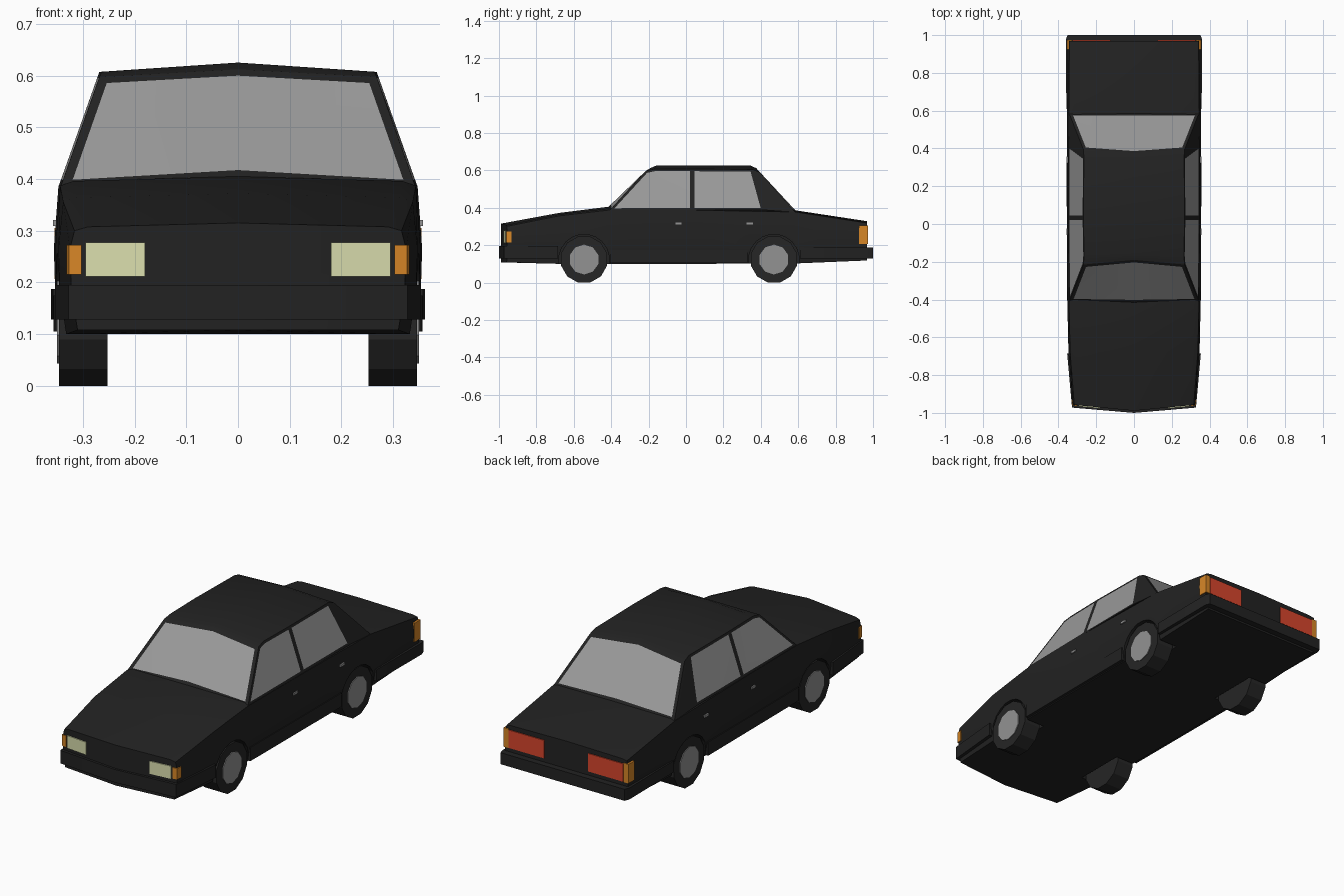
import bpy, bmesh, math
from mathutils import Matrix

if "Cube" in bpy.data.objects:
    bpy.data.objects.remove(bpy.data.objects["Cube"])


def material(name, r, g, b):
    m = bpy.data.materials.new(name)
    m.diffuse_color = (r, g, b, 1)
    m.use_nodes = True
    m.node_tree.nodes["Principled BSDF"].inputs["Base Color"].default_value = m.diffuse_color
    return m


BLACK = material("black paint", 0.016, 0.016, 0.016)
RUBBER = material("tyre rubber", 0.019, 0.019, 0.019)
GLASS = material("grey glass", 0.32, 0.32, 0.32)
METAL = material("hub grey", 0.29, 0.29, 0.29)
CREAM = material("headlight cream", 0.70, 0.73, 0.42)
ORANGE = material("indicator orange", 0.68, 0.24, 0.02)
RED = material("tail red", 0.68, 0.06, 0.025)

WHEEL_Y = (-0.545, 0.47)
WHEEL_Z = 0.123


def make(name, bm, *mats, mirror=True):
    bmesh.ops.recalc_face_normals(bm, faces=bm.faces)
    me = bpy.data.meshes.new(name)
    bm.to_mesh(me)
    bm.free()
    ob = bpy.data.objects.new(name, me)
    bpy.context.collection.objects.link(ob)
    for m in mats:
        me.materials.append(m)
    if mirror:
        mod = ob.modifiers.new("mirror", 'MIRROR')
        mod.merge_threshold = 0.0005
    return ob


def prism(name, outline, z0, z1, mat):
    """Plan outline on the +x side raised from z0 to z1; open where it meets x = 0."""
    bm = bmesh.new()
    lo = [bm.verts.new((x, y, z0)) for x, y in outline]
    hi = [bm.verts.new((x, y, z1)) for x, y in outline]
    bm.faces.new(lo)
    bm.faces.new(hi)
    n = len(outline)
    for i in range(n):
        j = (i + 1) % n
        if outline[i][0] or outline[j][0]:
            bm.faces.new((lo[i], lo[j], hi[j], hi[i]))
    return make(name, bm, mat)


def cylinder(bm, x0, x1, y, z, r, sides):
    m = (Matrix.Translation(((x0 + x1) / 2, y, z)) @ Matrix.Rotation(math.pi / 2, 4, 'Y')
         @ Matrix.Rotation(math.pi / sides, 4, 'Z'))
    bmesh.ops.create_cone(bm, cap_ends=True, segments=sides, radius1=r, radius2=r,
                          depth=x1 - x0, matrix=m)


# Lower body: half sections lofted from nose to tail
# y, nose bulge, half width, bottom z, shoulder z, centre z
stations = [(-0.957, -0.032, 0.325, 0.108, 0.300, 0.315),
            (-0.68, 0, 0.347, 0.100, 0.356, 0.372),
            (-0.415, 0, 0.353, 0.100, 0.387, 0.405),
            (0.03, 0, 0.356, 0.100, 0.387, 0.400),
            (0.585, 0, 0.354, 0.102, 0.377, 0.386),
            (0.968, 0, 0.351, 0.118, 0.318, 0.328)]
bm = bmesh.new()
rings = []
for y, bulge, w, zb, zs, zc in stations:
    pts = [(0, zb), (w - 0.015, zb), (w - 0.003, 0.18), (w, 0.265), (w - 0.009, zs),
           (w - 0.035, zs + 0.5 * (zc - zs)), (0, zc)]
    rings.append([bm.verts.new((x, y + bulge * (1 - x / w), z)) for x, z in pts])
for a, b in zip(rings, rings[1:]):
    for i in range(len(a) - 1):
        bm.faces.new((a[i], a[i + 1], b[i + 1], b[i]))
bm.faces.new(rings[0])
bm.faces.new(rings[-1])
body = make("lower_body", bm, BLACK)

# Wheel arches cut into the body
bm = bmesh.new()
for y in WHEEL_Y:
    cylinder(bm, 0.235, 0.42, y, WHEEL_Z, 0.135, 20)
cutter = make("arch_cutter", bm, BLACK)
cutter.hide_render = True
cut = body.modifiers.new("arches", 'BOOLEAN')
cut.object = cutter
cut.operation = 'DIFFERENCE'

# Cabin with inset windows
P = [(0, -.415, .405), (.343, -.41, .385), (.346, .033, .388), (.346, .415, .388),
     (.343, .585, .376), (0, .585, .386), (0, -.19, .612), (.268, -.215, .597),
     (0, -.16, .625), (.264, -.17, .607), (.268, .033, .607), (0, .033, .625),
     (.265, .355, .605), (0, .345, .625), (.268, .395, .59), (0, .375, .612)]
F = [(0, 1, 7, 6), (4, 5, 15, 14), (1, 2, 10, 9, 7), (2, 3, 12, 10),
     (3, 4, 14, 12), (6, 7, 9, 8), (8, 9, 10, 11), (11, 10, 12, 13),
     (13, 12, 14, 15), (0, 5, 4, 3, 2, 1)]
bm = bmesh.new()
V = [bm.verts.new(p) for p in P]
faces = [bm.faces.new([V[i] for i in f]) for f in F]
bmesh.ops.recalc_face_normals(bm, faces=bm.faces)
for f, t in zip(faces[:4], (0.018, 0.016, 0.0125, 0.0125)):
    bmesh.ops.inset_region(bm, faces=[f], thickness=t, use_boundary=False,
                           use_even_offset=True)
    f.material_index = 1
for v in bm.verts:
    if v.co.x < 0.01:
        v.co.x = 0
make("cabin", bm, BLACK, GLASS)

# Bumpers wrapping round to the arches, and sills
prism("front_bumper", [(0, -1.0), (0.328, -0.972), (0.354, -0.685), (0.30, -0.685),
                       (0.30, -0.93), (0, -0.93)], 0.128, 0.195, BLACK)
prism("rear_bumper", [(0, 1.0), (0.352, 1.0), (0.361, 0.975), (0.358, 0.61), (0.30, 0.61),
                      (0.30, 0.94), (0, 0.94)], 0.128, 0.187, BLACK)
prism("sill", [(0.30, -0.405), (0.354, -0.405), (0.357, 0.33), (0.30, 0.33)],
      0.105, 0.175, BLACK)


# Lights
def nose(x):
    return -0.989 + 0.032 * x / 0.325


prism("headlight", [(0.18, nose(.18) - .005), (0.295, nose(.295) - .005),
                    (0.295, nose(.295) + .01), (0.18, nose(.18) + .01)], 0.212, 0.277, CREAM)
prism("front_indicator", [(0.302, nose(.302) - .004), (0.327, nose(.327) - .004),
                          (0.331, -0.932), (0.302, -0.932)], 0.215, 0.272, ORANGE)
prism("tail_light", [(0.125, 0.973), (0.325, 0.973), (0.325, 0.96), (0.125, 0.96)],
      0.208, 0.300, RED)
prism("rear_indicator", [(0.327, 0.973), (0.354, 0.973), (0.355, 0.925), (0.327, 0.925)],
      0.207, 0.305, ORANGE)

# Door handles
for y, label in ((-0.04, "front"), (0.34, "rear")):
    prism(label + "_door_handle", [(0.34, y - .017), (0.358, y - .017),
                                   (0.358, y + .017), (0.34, y + .017)], 0.309, 0.321, METAL)

# Wheels
for y, label in zip(WHEEL_Y, ("front", "rear")):
    bm = bmesh.new()
    cylinder(bm, 0.252, 0.346, y, WHEEL_Z, 0.1273, 12)
    make(label + "_tyre", bm, RUBBER)
    bm = bmesh.new()
    cylinder(bm, 0.34, 0.350, y, WHEEL_Z, 0.08, 10)
    make(label + "_hub", bm, METAL)

# Apply modifiers, then smooth gentle angles only
for ob in bpy.context.scene.objects:
    ob.select_set(True)
bpy.context.view_layer.objects.active = body
bpy.ops.object.convert(target='MESH')
bpy.data.objects.remove(cutter)
for ob in bpy.context.scene.objects:
    bm = bmesh.new()
    bm.from_mesh(ob.data)
    bmesh.ops.recalc_face_normals(bm, faces=bm.faces)
    bm.to_mesh(ob.data)
    bm.free()
bpy.ops.object.shade_smooth_by_angle(angle=math.radians(25))
